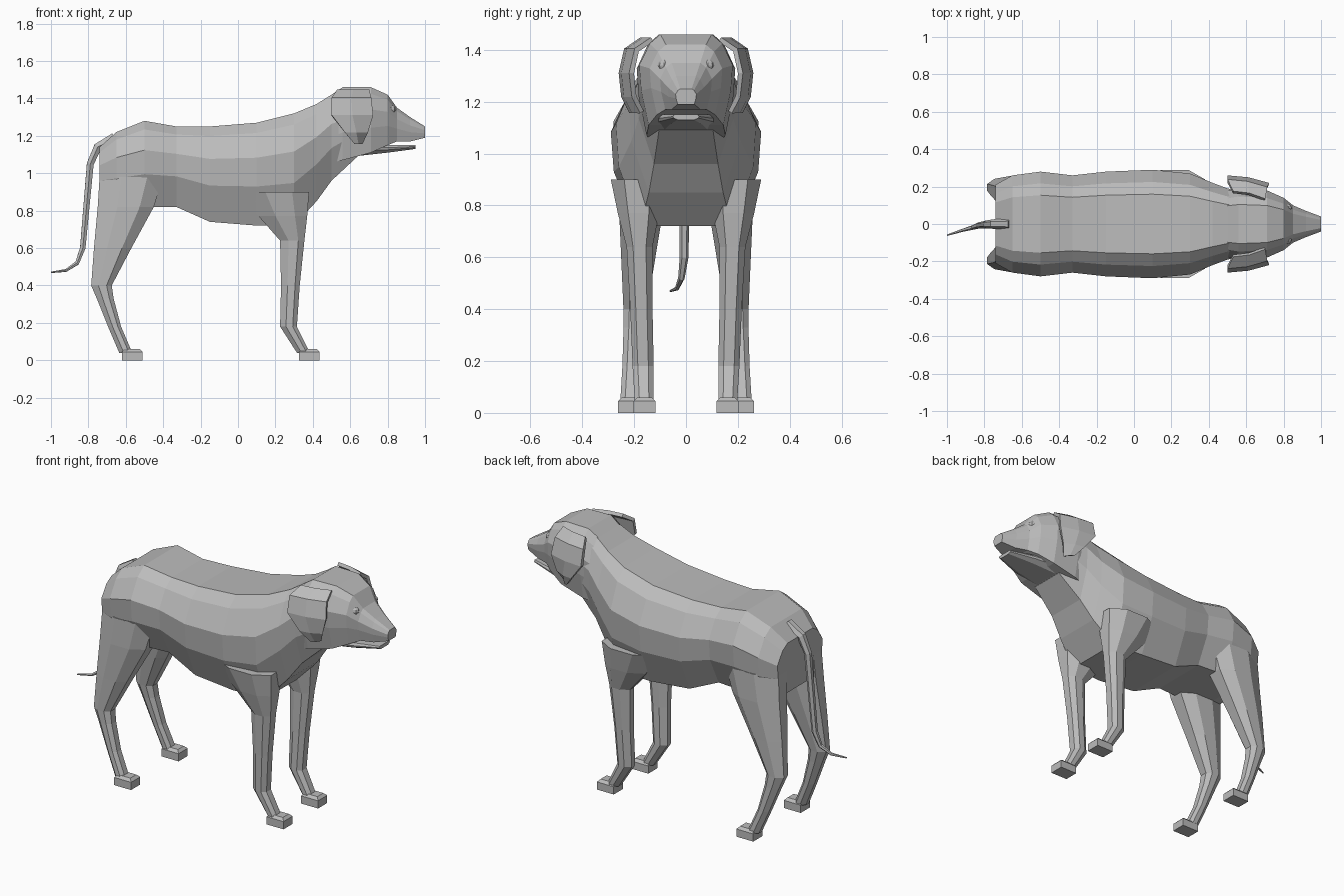
import bpy, bmesh
from mathutils import Vector

cube = bpy.data.objects.get("Cube")
if cube:
    bpy.data.objects.remove(cube)

COAT_COLOUR = (.5, .5, .5, 1)
coat = bpy.data.materials.new("coat grey")
coat.use_nodes = True
coat.diffuse_color = COAT_COLOUR
coat.node_tree.nodes["Principled BSDF"].inputs["Base Color"].default_value = COAT_COLOUR


def add_object(name, bm):
    bmesh.ops.recalc_face_normals(bm, faces=bm.faces)
    mesh = bpy.data.meshes.new(name)
    bm.to_mesh(mesh)
    bm.free()
    mesh.materials.append(coat)
    obj = bpy.data.objects.new(name, mesh)
    bpy.context.collection.objects.link(obj)
    return obj


def mirror_across(obj):
    obj.modifiers.new("Mirror", 'MIRROR').use_axis = (False, True, False)


def loft(name, rings, closed=True):
    """Bridge equal-sized rings of points; closed rings get end caps."""
    bm = bmesh.new()
    rows = [[bm.verts.new(point) for point in ring] for ring in rings]
    count = len(rows[0])
    for near, far in zip(rows, rows[1:]):
        for i in range(count if closed else count - 1):
            j = (i + 1) % count
            bm.faces.new((near[i], near[j], far[j], far[i]))
    if closed:
        bm.faces.new(rows[0])
        bm.faces.new(rows[-1])
    return add_object(name, bm)


def upright_ring(x, top, bottom, width, back=.55, belly=.65):
    """Upright section: flat back, bevelled shoulders, bulging flanks, flat belly."""
    outline = [(back, 1), ((1 + back) / 2, .9), (1, .66), (.96, .38), (belly, 0)]
    half = [(width * across, bottom + (top - bottom) * up) for across, up in outline]
    return ([(x, y, z) for y, z in half]
            + [(x, -y, z) for y, z in reversed(half)])


def leg_ring(x, z, length, hip_y, foot_y):
    """Level section with narrow ends; width follows length, sideways place follows height."""
    centre = Vector((x, foot_y + (hip_y - foot_y) * z, z))
    half_width = .02 + length * .23
    side = [(-.5, .4), (-.15, 1), (.25, 1), (.5, .5)]
    spots = side + [(along, -across) for along, across in reversed(side)]
    return [centre + Vector((along * length, across * half_width, 0)) for along, across in spots]


# Trunk and neck: x, top, bottom, half width
trunk = [
    (-.74, 1.14, .85, .21), (-.65, 1.22, .82, .26), (-.5, 1.28, .82, .28),
    (-.33, 1.25, .82, .26), (-.15, 1.25, .74, .28), (.1, 1.27, .72, .29),
    (.3, 1.32, .72, .27), (.42, 1.37, .85, .22), (.5, 1.42, .96, .19),
    (.64, 1.42, 1.09, .16)]
loft("trunk", [upright_ring(*station) for station in trunk])

# Head and muzzle
head = [
    (.47, 1.4, 1.05, .17), (.56, 1.46, 1.07, .19), (.71, 1.46, 1.11, .18),
    (.8, 1.42, 1.15, .14), (.85, 1.35, 1.17, .1), (.92, 1.3, 1.17, .07),
    (1, 1.25, 1.19, .04)]
loft("head", [upright_ring(*station, belly=.8) for station in head])

# Lower jaw, slightly open
jaw = [(.62, 1.16, 1.09, .13), (.8, 1.15, 1.11, .1), (.95, 1.15, 1.13, .05)]
loft("lower_jaw", [upright_ring(*station, back=.9) for station in jaw])

# Folded ears, flaring out at the back edge: height, back, front, sideways
ear_rows = [(1.44, .53, .7, .15), (1.4, .5, .71, .21), (1.31, .5, .72, .23),
            (1.22, .57, .69, .22), (1.16, .62, .66, .19)]
ears = loft("ears", [
    [(rear, y + .02, z), ((rear + front) / 2, y + .01, z), (front, y - .02, z)]
    for z, rear, front, y in ear_rows], closed=False)
solid = ears.modifiers.new("Thickness", 'SOLIDIFY')
solid.thickness = .02
solid.offset = 0
mirror_across(ears)


# Legs and paws: x, height, length of each section
def add_legs(name, sections, hip_y, foot_y, toe_x):
    rings = [leg_ring(*section, hip_y, foot_y) for section in sections]
    mirror_across(loft(name + "_legs", rings))
    length, width, height = .11, .085, .06
    bm = bmesh.new()
    bmesh.ops.create_cube(bm, size=1)
    bmesh.ops.scale(bm, verts=bm.verts, vec=(length, width, height))
    bmesh.ops.translate(bm, verts=bm.verts, vec=(toe_x - length / 2, foot_y, height / 2))
    top_edges = [e for e in bm.edges if all(v.co.z > height / 2 for v in e.verts)]
    bmesh.ops.bevel(bm, geom=top_edges, offset=.015, segments=1, affect='EDGES')
    mirror_across(add_object(name + "_paws", bm))


add_legs("front", [(.2, .9, .36), (.24, .77, .26), (.29, .64, .13), (.28, .4, .1),
                   (.27, .18, .09), (.35, .04, .07)], .19, .16, .437)
add_legs("hind", [(-.57, .98, .34), (-.6, .82, .3), (-.67, .6, .2), (-.73, .4, .11),
                  (-.71, .33, .09), (-.66, .18, .07), (-.6, .04, .07)], .16, .22, -.51)

# Tail: a thin tapering curve that drifts to one side at its tip
tail_path = [(-.66, 1.19), (-.75, 1.14), (-.79, 1.05), (-.83, .6),
             (-.86, .52), (-.92, .48), (-1, .47)]
curve = bpy.data.curves.new("tail", 'CURVE')
curve.dimensions = '3D'
curve.bevel_depth = .026
curve.bevel_resolution = 1
curve.use_fill_caps = True
spline = curve.splines.new('POLY')
spline.points.add(len(tail_path) - 1)
for i, (point, (x, z)) in enumerate(zip(spline.points, tail_path)):
    along = i / (len(tail_path) - 1)
    point.co = (x, -.06 * along ** 3, z, 1)
    point.radius = 1.15 - along
spline.use_smooth = False
curve.materials.append(coat)
bpy.context.collection.objects.link(bpy.data.objects.new("tail", curve))


# Eyes and nostrils
def ball_pair(name, centre, radius):
    bm = bmesh.new()
    bmesh.ops.create_uvsphere(bm, u_segments=8, v_segments=6, radius=radius)
    bmesh.ops.translate(bm, verts=bm.verts, vec=centre)
    mirror_across(add_object(name, bm))


ball_pair("eyes", (.82, .085, 1.34), .024)
ball_pair("nostrils", (.985, .022, 1.235), .014)
